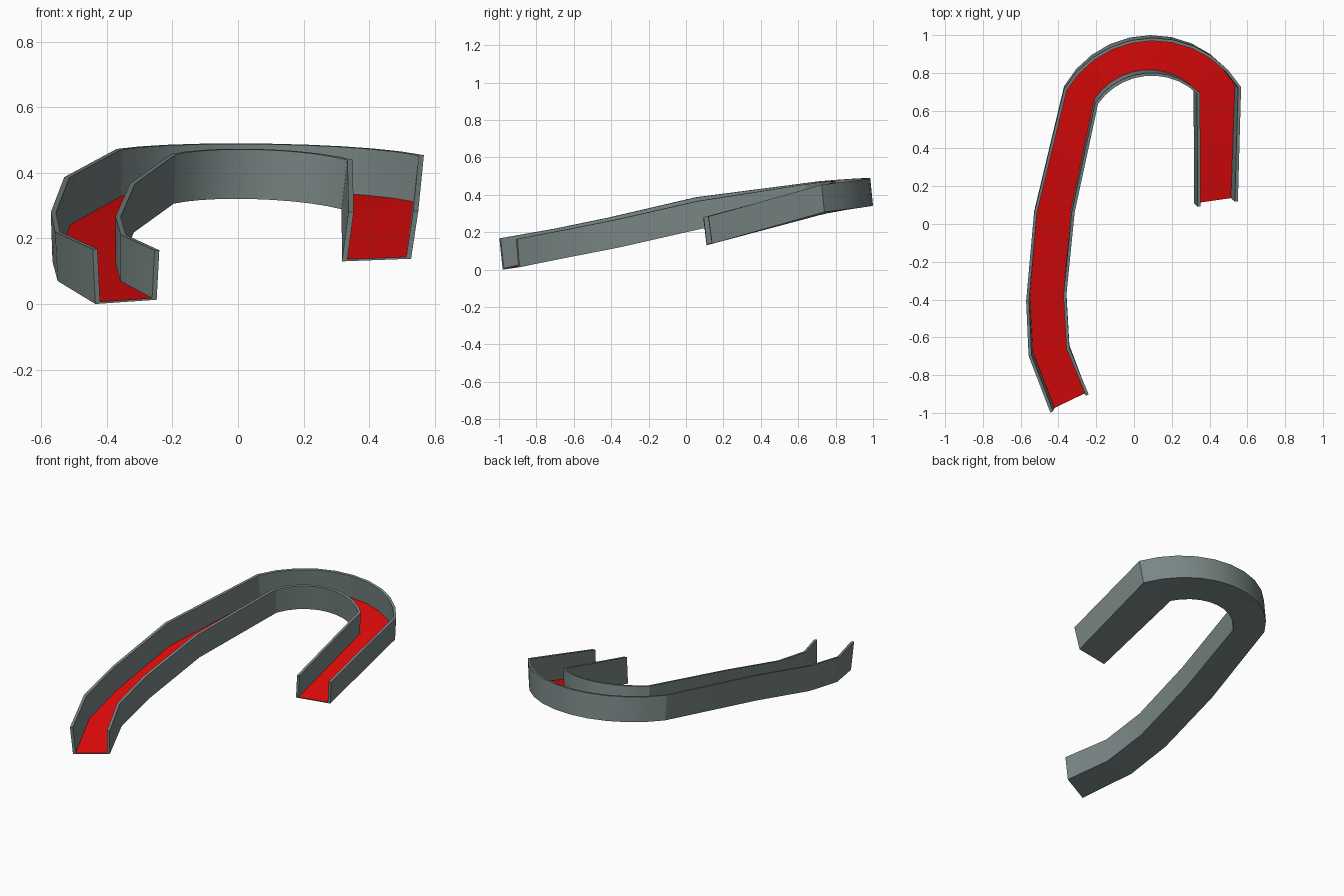
import bpy
import bmesh
from math import radians
from mathutils import Vector as V, Matrix

if "Cube" in bpy.data.objects:
    bpy.data.objects.remove(bpy.data.objects["Cube"])

WALL, FLOOR, ARC = 0.016, 0.006, 10

# Stations: outer bottom, inner bottom, outer wall rise, inner wall rise
lead_in = [
    ((-.435, -.980, .000), (-.248, -.890, .013), (-.008, -.018, .167), (.008, -.012, .151)),
    ((-.550, -.680, .070), (-.342, -.642, .063), (-.008, -.018, .150), (.000, -.015, .148)),
    ((-.566, -.390, .130), (-.358, -.360, .118), (-.005, -.018, .150), (.000, -.018, .148)),
    ((-.528, .070, .237), (-.318, .080, .218), (-.002, -.018, .150), (.004, -.018, .148)),
]
bend_start = ((-.370, .730, .325), (-.196, .655, .306), (0, -.015, .148), (.006, -.018, .150))
bend_mid = ((.100, 1.000, .342), (.080, .802, .320), (.010, -.015, .147), (.012, -.017, .151))
bend_end = ((.549, .740, .308), (.316, .705, .289), (.018, -.015, .146), (.018, -.015, .150))
exit_end = ((.528, .140, .138), (.317, .110, .130), (.022, -.020, .146), (.020, -.018, .150))


def arc_xy(a, b, c, t):
    """Point at fraction t on the circle through a, b, c (seen from above)."""
    a, b, c = (V(p[:2]) for p in (a, b, c))
    u, w = b - a, c - a
    d = 2 * (u.x * w.y - u.y * w.x)
    centre = a + V((w.y * u.length_squared - u.y * w.length_squared,
                    u.x * w.length_squared - w.x * u.length_squared)) / d
    turn = (a - centre).angle_signed(c - centre)
    return centre + (Matrix.Rotation(-turn * t, 3, 'Z') @ (a - centre).to_3d()).xy


def blend(a, b, c, t):
    """Quadratic through a, b, c at t = 0, 0.5, 1."""
    return V(a) * (1 - t) * (1 - 2 * t) + V(b) * 4 * t * (1 - t) + V(c) * t * (2 * t - 1)


# Rounded bend between the two straight runs
bend = []
for i in range(ARC + 1):
    t = i / ARC
    row = [blend(bend_start[k], bend_mid[k], bend_end[k], t) for k in range(4)]
    for k in (0, 1):
        row[k].xy = arc_xy(bend_start[k], bend_mid[k], bend_end[k], t)
    bend.append(row)
stations = [[V(p) for p in s] for s in lead_in] + bend + [[V(p) for p in exit_end]]


def section(o, i, uo, ui):
    """U profile: outer wall, floor, inner wall."""
    across = (i - o).normalized() * WALL
    fo, fi = uo * FLOOR / uo.length, ui * FLOOR / ui.length
    return [o + across + fo, o + across + uo, o + uo, o,
            i, i + ui, i - across + ui, i - across + fi]


def make(name, verts, faces, colour):
    mesh = bpy.data.meshes.new(name)
    mesh.from_pydata(verts, [], faces)
    mat = bpy.data.materials.new(name + "_paint")
    mat.diffuse_color = colour
    mat.use_nodes = True
    mat.node_tree.nodes["Principled BSDF"].inputs["Base Color"].default_value = mat.diffuse_color
    mesh.materials.append(mat)
    bm = bmesh.new()
    bm.from_mesh(mesh)
    bmesh.ops.recalc_face_normals(bm, faces=bm.faces)
    bm.normal_update()
    # an open floor strip must face upward
    if name == "floor" and sum(f.normal.z for f in bm.faces) < 0:
        bmesh.ops.reverse_faces(bm, faces=bm.faces)
    bm.to_mesh(mesh)
    bm.free()
    obj = bpy.data.objects.new(name, mesh)
    bpy.context.collection.objects.link(obj)
    bpy.ops.object.select_all(action='DESELECT')
    obj.select_set(True)
    bpy.context.view_layer.objects.active = obj
    bpy.ops.object.shade_smooth_by_angle(angle=radians(20))


rings = [section(*s) for s in stations]
n = len(rings)

# Grey channel: walls and underside, closed at both ends
verts = [p for r in rings for p in r]
faces = [(8 * s + k, 8 * s + k + 1, 8 * s + k + 9, 8 * s + k + 8)
         for s in range(n - 1) for k in range(7)]
for b in (0, 8 * (n - 1)):
    for f in ((0, 1, 2, 3), (0, 3, 4, 7), (4, 5, 6, 7)):
        faces.append(tuple(b + k for k in f))
make("channel", verts, faces, (0.19, 0.24, 0.235, 1))

# Red sliding floor
fv = [p for r in rings for p in (r[0], r[7])]
ff = [(2 * s, 2 * s + 1, 2 * s + 3, 2 * s + 2) for s in range(n - 1)]
make("floor", fv, ff, (0.75, 0.003, 0.003, 1))
